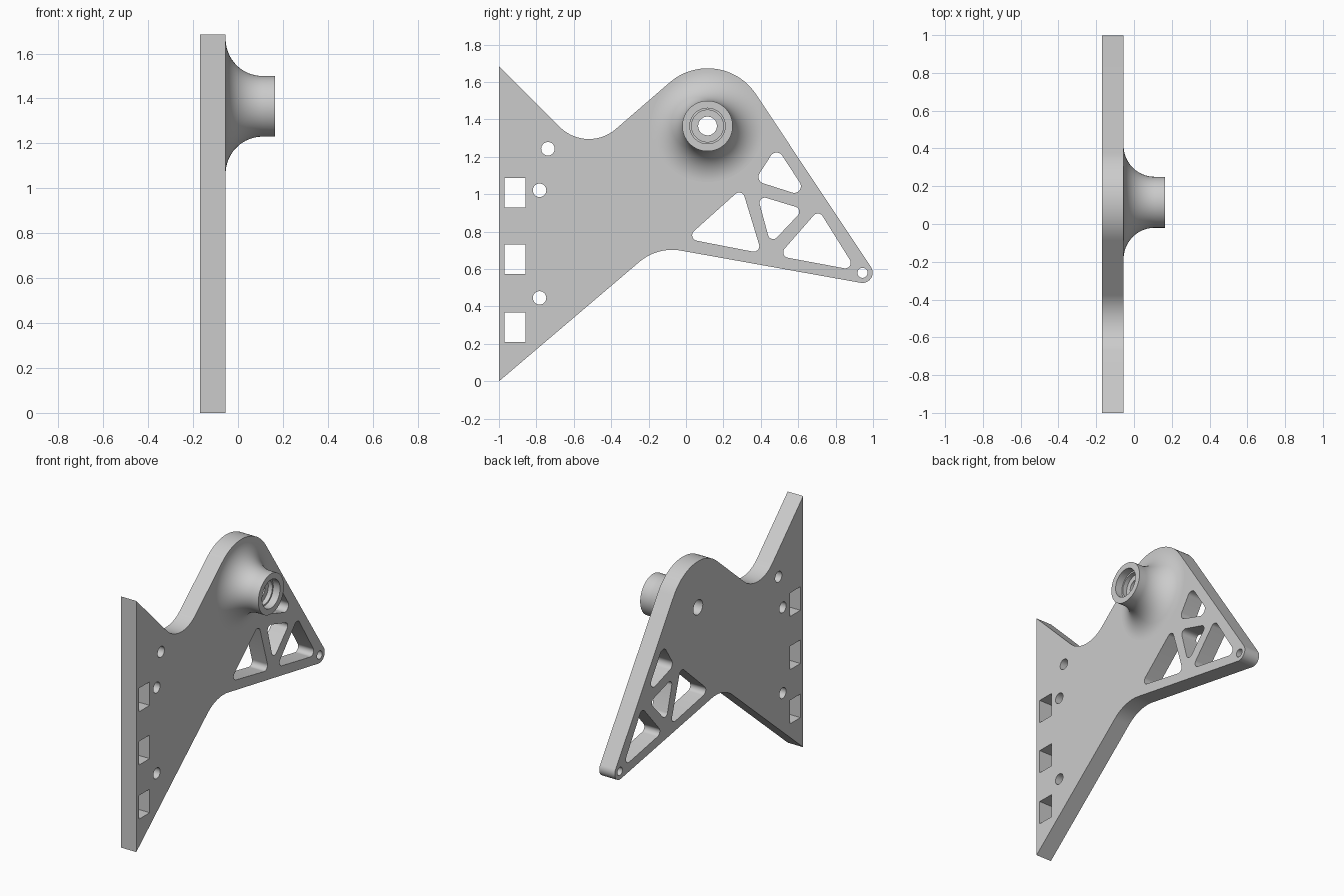
import bpy
import bmesh
from math import pi, sin, cos, tan
from mathutils import Vector, Matrix

cube = bpy.data.objects.get("Cube")
if cube:
    bpy.data.objects.remove(cube, do_unlink=True)

grey = bpy.data.materials.new("light grey")
grey.use_nodes = True
grey.diffuse_color = (0.6, 0.6, 0.6, 1)
grey.node_tree.nodes["Principled BSDF"].inputs["Base Color"].default_value = (0.6, 0.6, 0.6, 1)

BACK, FACE, TIP = -0.17, -0.055, 0.165   # x of plate back, plate face, boss end
AXIS = (0.115, 1.365)                    # y, z of the boss
BORE = 0.05
SIDES = 64


def rounded(corners, steps=12):
    """Polygon from (y, z, radius) corners, each rounded by a tangent arc."""
    points = []
    for i, (y, z, r) in enumerate(corners):
        p = Vector((y, z))
        if r == 0:
            points.append(p)
            continue
        a = (Vector(corners[i - 1][:2]) - p).normalized()
        b = (Vector(corners[(i + 1) % len(corners)][:2]) - p).normalized()
        half = a.angle(b) / 2
        centre = p + (a + b).normalized() * (r / sin(half))
        start = p + a * (r / tan(half)) - centre
        sweep = start.angle_signed(p + b * (r / tan(half)) - centre)
        for k in range(steps + 1):
            points.append(centre + Matrix.Rotation(-sweep * k / steps, 2) @ start)
    return points


def circle(y, z, r, n=32):
    return [Vector((y + r * cos(2 * pi * k / n), z + r * sin(2 * pi * k / n)))
            for k in range(n)]


def finish(obj):
    obj.data.materials.clear()
    obj.data.materials.append(grey)
    bpy.ops.object.select_all(action="DESELECT")
    obj.select_set(True)
    bpy.context.view_layer.objects.active = obj
    bpy.ops.object.shade_smooth_by_angle(angle=pi / 6)


# Plate outline
loops = [rounded([(-1, 0, 0), (-1, 1.685, 0), (-0.53, 1.215, 0.22), (0.179, 1.828, 0.31),
                  (1.06, 0.504, 0.055), (-0.152, 0.721, 0.27)], 24)]

# Triangular lightening pockets
for tri, r in (
    (((0.299, 1.033), (0.405, 0.684), (-0.002, 0.763)), 0.03),
    (((0.484, 1.253), (0.664, 0.978), (0.368, 1.073)), 0.036),
    (((0.381, 0.995), (0.629, 0.920), (0.452, 0.733)), 0.028),
    (((0.709, 0.917), (0.912, 0.592), (0.493, 0.670)), 0.03),
):
    loops.append(rounded([(y, z, r) for y, z in tri]))

# Rectangular slots along the straight edge
for z in (0.21, 0.573, 0.93):
    loops.append([Vector(p) for p in ((-0.97, z), (-0.858, z), (-0.858, z + 0.158), (-0.97, z + 0.158))])

# Bolt holes, tip hole and bore
for y, z, r in ((-0.738, 1.243, 0.036), (-0.783, 1.021, 0.036),
                (-0.783, 0.446, 0.036), (0.944, 0.58, 0.027)):
    loops.append(circle(y, z, r))
loops.append(circle(*AXIS, BORE, SIDES))

# Plate: filled flat curve, extruded and stood upright
curve = bpy.data.curves.new("bracket_plate", "CURVE")
curve.dimensions = "2D"
curve.fill_mode = "BOTH"
curve.extrude = (FACE - BACK) / 2
for loop in loops:
    spline = curve.splines.new("POLY")
    spline.points.add(len(loop) - 1)
    for point, p in zip(spline.points, loop):
        point.co = (p.x, p.y, 0, 1)
    spline.use_cyclic_u = True
plate = bpy.data.objects.new("bracket_plate", curve)
bpy.context.collection.objects.link(plate)
plate.location.x = (FACE + BACK) / 2
plate.rotation_euler = (pi / 2, 0, pi / 2)
bpy.ops.object.select_all(action="DESELECT")
plate.select_set(True)
bpy.context.view_layer.objects.active = plate
bpy.ops.object.convert(target="MESH")
plate = bpy.context.view_layer.objects.active
bm = bmesh.new()
bm.from_mesh(plate.data)
bmesh.ops.remove_doubles(bm, verts=bm.verts, dist=0.0001)
bmesh.ops.recalc_face_normals(bm, faces=bm.faces)
bm.to_mesh(plate.data)
bm.free()
finish(plate)

# Boss: flared collar with a stepped bore, turned about the x direction
flare, neck = 0.165, 0.135
profile = [(FACE + flare * (1 - cos(a)), neck + flare * (1 - sin(a)))
           for a in (pi / 2 * k / 20 for k in range(21))]
profile = [(FACE + flare - flare * cos(pi / 2 - pi / 2 * k / 20),
            neck + flare - flare * sin(pi / 2 - pi / 2 * k / 20)) for k in range(21)]
profile = [(FACE + flare * (1 - cos(t)), neck + flare * (1 - sin(t)))
           for t in (pi / 2 * k / 20 for k in range(21))]
profile += [(TIP, neck), (TIP, 0.095), (TIP - 0.05, 0.095), (TIP - 0.05, 0.085),
            (TIP - 0.08, 0.085), (TIP - 0.08, BORE), (FACE, BORE)]
bm = bmesh.new()
verts = [bm.verts.new((x, AXIS[0] + r, AXIS[1])) for x, r in profile]
edges = [bm.edges.new((verts[i - 1], verts[i])) for i in range(len(verts))]
bmesh.ops.spin(bm, geom=verts + edges, cent=(0, *AXIS), axis=(1, 0, 0),
               angle=2 * pi, steps=SIDES, use_merge=True)
bmesh.ops.remove_doubles(bm, verts=bm.verts, dist=0.0001)
bmesh.ops.recalc_face_normals(bm, faces=bm.faces)
mesh = bpy.data.meshes.new("flared_boss")
bm.to_mesh(mesh)
bm.free()
boss = bpy.data.objects.new("flared_boss", mesh)
bpy.context.collection.objects.link(boss)
finish(boss)
